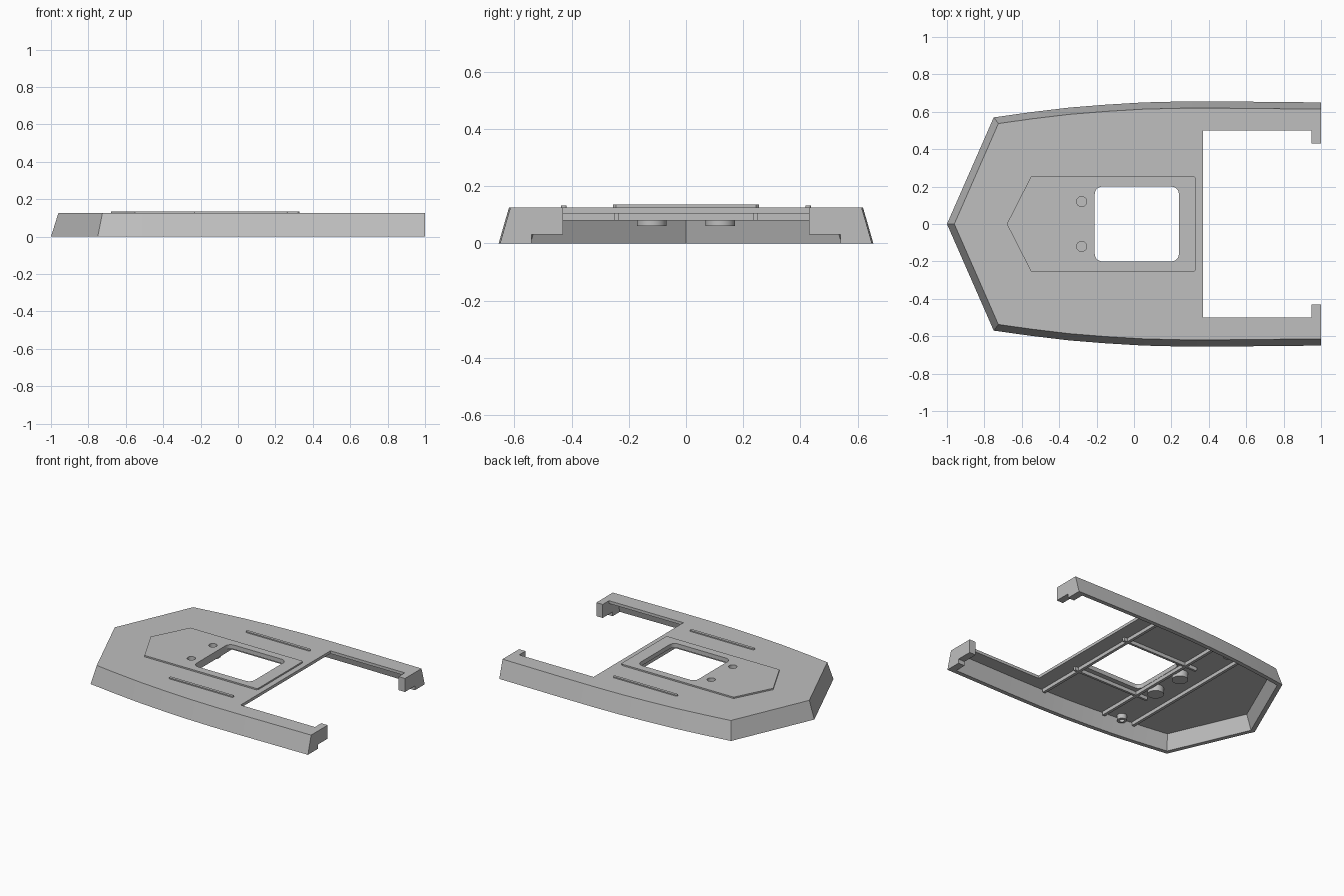
import bpy
import bmesh
import math
from mathutils import Vector

if "Cube" in bpy.data.objects:
    bpy.data.objects.remove(bpy.data.objects["Cube"])

grey = bpy.data.materials.new("plain_grey")
grey.use_nodes = True
COLOUR = (0.52, 0.52, 0.52, 1)
grey.diffuse_color = COLOUR
grey.node_tree.nodes["Principled BSDF"].inputs["Base Color"].default_value = COLOUR


def loft(name, bottom, top, z0, z1):
    """Closed solid between two matching outlines."""
    bm = bmesh.new()
    low = [bm.verts.new((x, y, z0)) for x, y in bottom]
    high = [bm.verts.new((x, y, z1)) for x, y in top]
    bm.faces.new(low)
    bm.faces.new(high)
    n = len(low)
    for i in range(n):
        j = (i + 1) % n
        bm.faces.new((low[i], low[j], high[j], high[i]))
    bmesh.ops.recalc_face_normals(bm, faces=bm.faces)
    mesh = bpy.data.meshes.new(name)
    bm.to_mesh(mesh)
    bm.free()
    mesh.materials.append(grey)
    obj = bpy.data.objects.new(name, mesh)
    bpy.context.collection.objects.link(obj)
    return obj


def prism(name, outline, z0, z1):
    return loft(name, outline, outline, z0, z1)


def box(name, x0, x1, y0, y1, z0, z1):
    return prism(name, [(x0, y0), (x1, y0), (x1, y1), (x0, y1)], z0, z1)


def circle(x, y, r, n=24):
    return [(x + r * math.cos(2 * math.pi * i / n),
             y + r * math.sin(2 * math.pi * i / n)) for i in range(n)]


def rounded(x0, x1, y0, y1, r, steps=6):
    """Rectangle outline with round corners."""
    pts = []
    corners = [(x1 - r, y1 - r), (x0 + r, y1 - r), (x0 + r, y0 + r), (x1 - r, y0 + r)]
    for k, (cx, cy) in enumerate(corners):
        for i in range(steps + 1):
            a = math.pi / 2 * (k + i / steps)
            pts.append((cx + r * math.cos(a), cy + r * math.sin(a)))
    return pts


def cut(obj, *cutters):
    """Subtract the cutters, then discard them."""
    for c in cutters:
        mod = obj.modifiers.new("cut", "BOOLEAN")
        mod.operation = "DIFFERENCE"
        mod.solver = "EXACT"
        mod.object = c
        bpy.context.view_layer.objects.active = obj
        bpy.ops.object.modifier_apply(modifier=mod.name)
        bpy.data.objects.remove(c)


# Half outline of the hull, from the bow tip to the stern
HALF = [(-1, 0), (-.75, .57), (-.55, .598), (-.35, .622), (-.15, .638),
        (.05, .65), (.25, .655), (.5, .655), (1, .65)]


def hull_outline(inset, stern=1.0):
    pts = [Vector(p) for p in HALF]
    pts[-1].x = stern
    chain = [Vector((pts[1].x, -pts[1].y))] + pts
    result = []
    for i in range(1, len(chain)):
        a = (chain[i] - chain[i - 1]).normalized()
        b = (chain[i + 1] - chain[i]).normalized() if i + 1 < len(chain) else a
        na, nb = Vector((a.y, -a.x)), Vector((b.y, -b.x))
        mitre = (na + nb).normalized()
        result.append(chain[i] + mitre * inset / mitre.dot(na))
    result[-1].x = stern
    half = [(p.x, p.y) for p in result]
    return half + [(x, -y) for x, y in reversed(half[1:])]


DECK, UNDER, RIB = .125, .105, .08
opening = rounded(-.21, .24, -.2, .2, .04)

# Hollow hull with sloping walls, stern bay and hooked arm ends
hull = loft("hull_shell", hull_outline(0), hull_outline(.036), 0, DECK)
cut(hull,
    loft("cavity", hull_outline(.029, .95), hull_outline(.06, .95), -.001, UNDER),
    box("stern_bay", .37, .95, -.5, .5, -.1, .3),
    box("stern_gap", .9, 1.1, -.43, .43, -.1, .3),
    box("end_notch", .94, 1.1, -.54, .54, -.1, .03),
    prism("deck_opening", opening, -.1, .3))

# Raised pointed panel around the opening
half_panel = [(-.68, 0), (-.55, .255), (.32, .255), (.33, .245)]
panel = prism("raised_panel",
              half_panel + [(x, -y) for x, y in reversed(half_panel[1:])], DECK - .002, .135)
cut(panel, prism("panel_opening", opening, -.1, .3))

for side, word in ((1, "left"), (-1, "right")):
    # Blind socket sunk through panel and deck, with a boss underneath
    boss = prism(word + "_socket_boss", circle(-.28, side * .12, .052), .06, UNDER + .002)
    for part in (hull, panel, boss):
        cut(part, prism("socket_hole", circle(-.28, side * .12, .027), .075, .3))

    # Slim rail on the deck
    rail = prism(word + "_deck_rail",
                 rounded(-.235, .265, side * .427 - .01, side * .427 + .01, .009, 4),
                 DECK - .002, .133)

    # Lengthwise rib beside the opening
    box(word + "_long_rib", -.31, .29, side * .242 - .008, side * .242 + .008, RIB, UNDER + .002)

    # Small ring boss near the side wall
    ring = prism(word + "_ring_boss", circle(-.34, side * .525, .032), .07, UNDER + .002)
    cut(ring, prism("ring_hole", circle(-.34, side * .525, .017), 0, .1))

# Crosswise ribs under the deck
for name, x, reach in (("fore", -.45, .545), ("middle", -.222, .565), ("aft", .255, .585)):
    box(name + "_cross_rib", x - .01, x + .01, -reach, reach, RIB, UNDER + .002)

# Smooth the gentle curves, keep the edges crisp
bpy.ops.object.select_all(action="DESELECT")
for obj in bpy.context.scene.objects:
    if obj.type == "MESH" and grey.name in obj.data.materials:
        obj.select_set(True)
        bpy.context.view_layer.objects.active = obj
bpy.ops.object.shade_smooth_by_angle(angle=math.radians(20))
